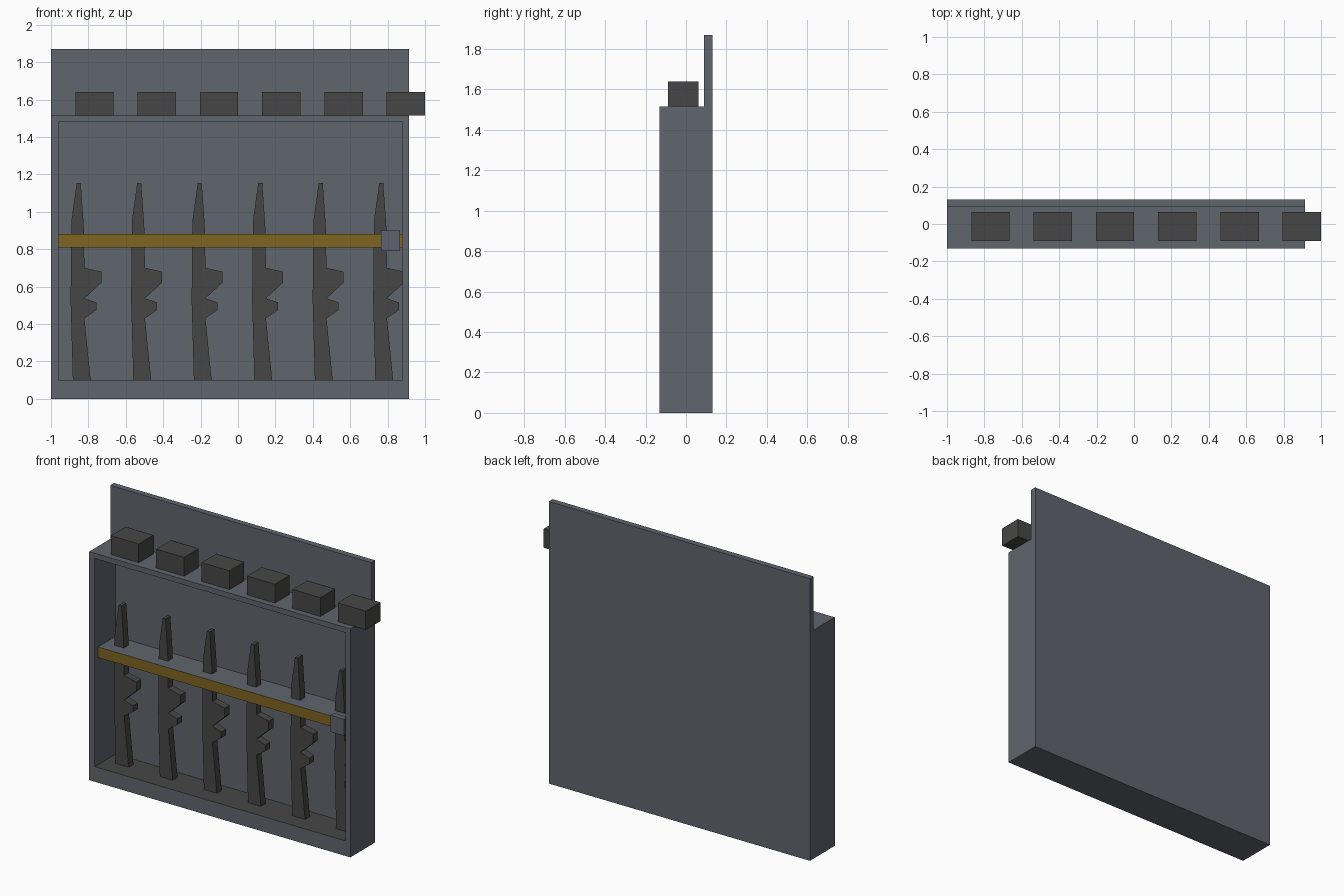
import bpy
import bmesh
from mathutils import Vector

cube = bpy.data.objects.get("Cube")
if cube:
    bpy.data.objects.remove(cube, do_unlink=True)


def material(name, rgb):
    m = bpy.data.materials.new(name)
    m.use_nodes = True
    m.diffuse_color = (*rgb, 1)
    m.node_tree.nodes["Principled BSDF"].inputs["Base Color"].default_value = (*rgb, 1)
    return m


blue_grey = material("blue grey metal", (0.115, 0.133, 0.156))
dark_grey = material("dark grey", (0.062, 0.062, 0.061))
ochre = material("ochre", (0.215, 0.128, 0.016))
steel = material("lock steel", (0.112, 0.124, 0.156))


def finish(name, bm, *mats):
    bmesh.ops.recalc_face_normals(bm, faces=bm.faces)
    mesh = bpy.data.meshes.new(name)
    bm.to_mesh(mesh)
    bm.free()
    for m in mats:
        mesh.materials.append(m)
    obj = bpy.data.objects.new(name, mesh)
    bpy.context.collection.objects.link(obj)
    return obj


def prism(points, offset):
    """Extrude a closed outline along an offset."""
    bm = bmesh.new()
    face = bm.faces.new([bm.verts.new(p) for p in points])
    new = bmesh.ops.extrude_face_region(bm, geom=[face])["geom"]
    bmesh.ops.translate(bm, vec=offset,
                        verts=[v for v in new if isinstance(v, bmesh.types.BMVert)])
    bmesh.ops.recalc_face_normals(bm, faces=bm.faces)
    return bm


def box(x, y, z):
    outline = [(x[0], y[0], z[0]), (x[1], y[0], z[0]),
               (x[1], y[0], z[1]), (x[0], y[0], z[1])]
    return prism(outline, (0, y[1] - y[0], 0))


# Cabinet: stepped side profile with a tall back panel
LEFT, RIGHT, FRONT, BACK, PANEL = -1, 0.915, -0.13, 0.13, 0.09
side = [(FRONT, 0), (BACK, 0), (BACK, 1.87), (PANEL, 1.87), (PANEL, 1.515), (FRONT, 1.515)]
bm = prism([(LEFT, y, z) for y, z in side], (RIGHT - LEFT, 0, 0))

# Open recess in the front face
bm.normal_update()
front = min(bm.faces, key=lambda f: f.calc_center_median().y)
centre = front.calc_center_median()
bmesh.ops.inset_individual(bm, faces=[front], thickness=0.04)
for v in front.verts:
    v.co = Vector((-0.96 if v.co.x < centre.x else 0.88, FRONT,
                   0.1 if v.co.z < centre.z else 1.48))
recess = bmesh.ops.extrude_discrete_faces(bm, faces=[front])["faces"][0]
for v in recess.verts:
    v.co.y = PANEL

# Dark floor of the recess
bm.normal_update()
for f in bm.faces:
    c = f.calc_center_median()
    if abs(f.normal.z) > 0.9 and 0.05 < c.z < 0.2:
        f.material_index = 1
finish("cabinet", bm, blue_grey, dark_grey)

# Retaining shelf with a coloured front edge
bm = box((-0.96, 0.88), (-0.095, PANEL), (0.81, 0.88))
bm.normal_update()
for f in bm.faces:
    if f.normal.y < -0.9:
        f.material_index = 1
finish("retaining_shelf", bm, blue_grey, ochre)

# Lock at the end of the shelf
finish("shelf_lock", box((0.765, 0.865), (-0.125, -0.085), (0.79, 0.9)), steel)

# Stored rifles: one outline repeated across the rack
outline = [(0, 0.1), (0.095, 0.1), (0.062, 0.43), (0.127, 0.475), (0.127, 0.515),
           (0.062, 0.537), (0.152, 0.62), (0.152, 0.68), (0.062, 0.7),
           (0.058, 0.93), (0.042, 1.155), (0.021, 1.155), (-0.007, 0.957), (-0.012, 0.53)]
for i in range(6):
    x = -0.883 + 0.3235 * i
    bm = prism([(x + px, -0.02, pz) for px, pz in outline], (0, 0.05, 0))
    finish(f"stored_rifle_{i + 1}", bm, dark_grey)

# Row of small boxes on the ledge
for i in range(6):
    x = -0.87 + 0.333 * i
    finish(f"ledge_box_{i + 1}", box((x, x + 0.205), (-0.09, 0.063), (1.515, 1.64)), dark_grey)
